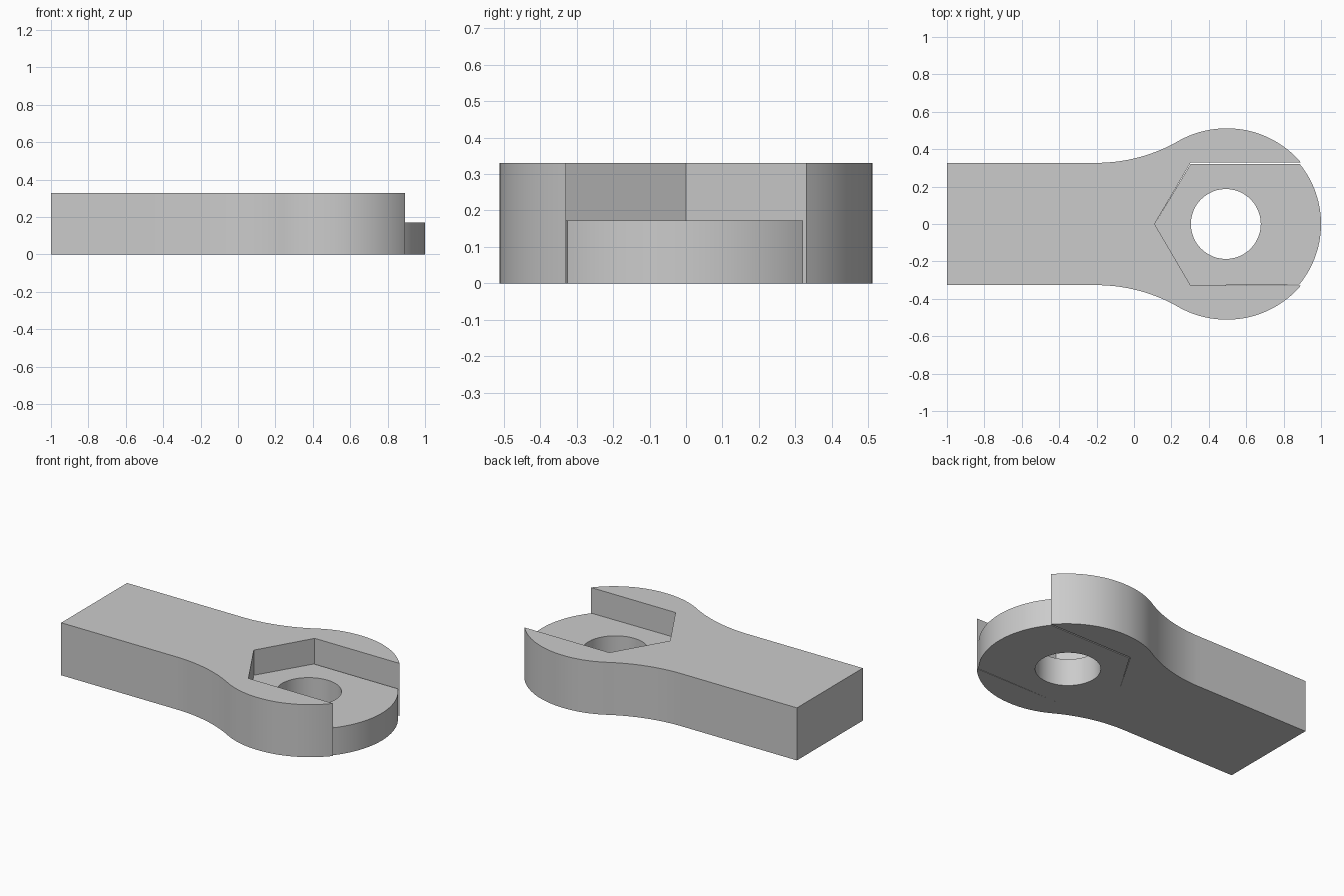
import bpy, bmesh
from math import cos, sin, atan2, pi, hypot, radians

if "Cube" in bpy.data.objects:
    bpy.data.objects.remove(bpy.data.objects["Cube"])

CX, HEAD_R, HALF = 0.491, 0.511, 0.327   # head centre, head radius, shank half width
TOP, FLOOR = 0.33, 0.172


def arc(cx, cy, r0, r1, a0, a1, n):
    pts = []
    for i in range(n + 1):
        t = i / n
        a, r = a0 + (a1 - a0) * t, r0 + (r1 - r0) * t
        pts.append((cx + r * cos(a), cy + r * sin(a)))
    return pts


def prism(name, loops, height):
    """Fill closed outlines (holes allowed) and extrude upward."""
    bm = bmesh.new()
    edges = []
    for loop in loops:
        vs = [bm.verts.new((x, y, 0)) for x, y in loop]
        edges += [bm.edges.new((vs[i - 1], vs[i])) for i in range(len(vs))]
    bmesh.ops.triangle_fill(bm, use_beauty=True, use_dissolve=False, edges=edges)
    ret = bmesh.ops.extrude_face_region(bm, geom=bm.faces[:], use_keep_orig=True)
    up = [v for v in ret["geom"] if isinstance(v, bmesh.types.BMVert)]
    bmesh.ops.translate(bm, verts=up, vec=(0, 0, height))
    bmesh.ops.recalc_face_normals(bm, faces=bm.faces[:])
    me = bpy.data.meshes.new(name)
    bm.to_mesh(me)
    bm.free()
    ob = bpy.data.objects.new(name, me)
    bpy.context.collection.objects.link(ob)
    bpy.context.view_layer.objects.active = ob
    ob.select_set(True)
    bpy.ops.object.shade_smooth_by_angle(angle=radians(30))
    ob.select_set(False)
    return ob


# Shank, neck fillet and head cheeks, open around the hexagonal pocket
fx = -0.2
dx = CX - fx
fr = (dx * dx + HALF * HALF - HEAD_R ** 2) / (2 * (HEAD_R - HALF))
fy = HALF + fr
a_neck = atan2(-fy, dx)                       # fillet end, seen from fillet centre
end = (0.892, 0.329)
a_end = atan2(end[1], end[0] - CX)
r_end = hypot(end[1], end[0] - CX)
half = [(-1, HALF)]
half += arc(fx, fy, fr, fr, -pi / 2, a_neck, 16)
half += arc(CX, 0, HEAD_R, HEAD_R, a_neck + pi, pi / 2, 14)[1:]
half += arc(CX, 0, HEAD_R, r_end, pi / 2, a_end, 18)[1:]
half += [(0.303, 0.329)]
outline = half + [(0.11, 0)] + [(x, -y) for x, y in reversed(half)]
prism("wrench_body", [outline], TOP)

# Pocket floor with round hole; its far edge leaves a hairline gap
fl_r = 1 - CX
ya, yb = 0.321, -0.329
rim = arc(CX, 0, fl_r, fl_r, atan2(yb, 0.398), atan2(ya, 0.395), 32)
floor = [(0.11, 0), (0.303, yb)] + rim + [(0.303, ya)]
hole = arc(CX, 0, 0.187, 0.187, 0, 2 * pi, 48)[:-1]
prism("pocket_floor", [floor, hole], FLOOR)
